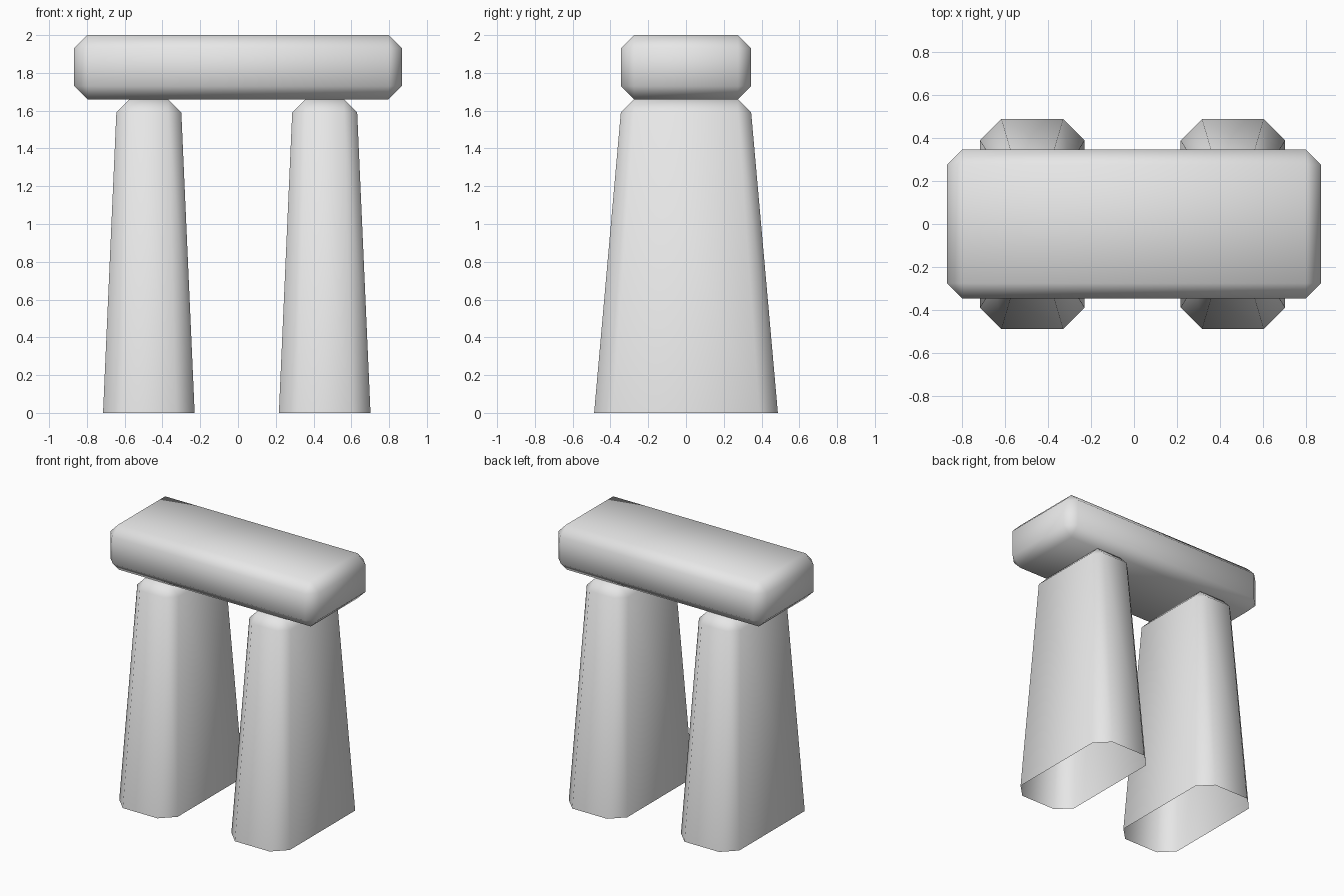
import bpy
import bmesh

cube = bpy.data.objects.get("Cube")
if cube:
    bpy.data.objects.remove(cube, do_unlink=True)

BEVEL = 0.07
PILLAR_TOP = 1.66
SHOULDER = PILLAR_TOP - BEVEL
FLARE = 0.41

# Stone colour
stone = bpy.data.materials.new("grey stone")
stone.use_nodes = True
colour = (0.8, 0.8, 0.8, 1)
stone.diffuse_color = colour
stone.node_tree.nodes["Principled BSDF"].inputs["Base Color"].default_value = colour


def chamfered_block(width, depth, bottom, top):
    """Box with every edge cut by one flat chamfer."""
    bm = bmesh.new()
    bmesh.ops.create_cube(bm, size=1)
    bmesh.ops.scale(bm, vec=(width, depth, top - bottom), verts=bm.verts)
    bmesh.ops.translate(bm, vec=(0, 0, (top + bottom) / 2), verts=bm.verts)
    bmesh.ops.bevel(bm, geom=bm.edges[:], offset=BEVEL, segments=1,
                    affect='EDGES', clamp_overlap=True)
    return bm


def add_object(name, bm, x=0):
    for face in bm.faces:
        face.smooth = True
    mesh = bpy.data.meshes.new(name)
    bm.to_mesh(mesh)
    bm.free()
    mesh.materials.append(stone)
    obj = bpy.data.objects.new(name, mesh)
    obj.location.x = x
    bpy.context.collection.objects.link(obj)


# Lintel slab
add_object("lintel", chamfered_block(1.735, 0.69, PILLAR_TOP, 2))

# Standing pillars: open underneath, flaring towards the ground
for name, x in (("right_pillar", -0.472), ("left_pillar", 0.459)):
    bm = chamfered_block(0.344, 0.69, -BEVEL, PILLAR_TOP)
    underside = [f for f in bm.faces if f.calc_center_median().z < -0.01]
    bmesh.ops.delete(bm, geom=underside, context='FACES')
    for v in bm.verts:
        scale = 1 + FLARE * max(0, 1 - v.co.z / SHOULDER)
        v.co.x *= scale
        v.co.y *= scale
    add_object(name, bm, x)
